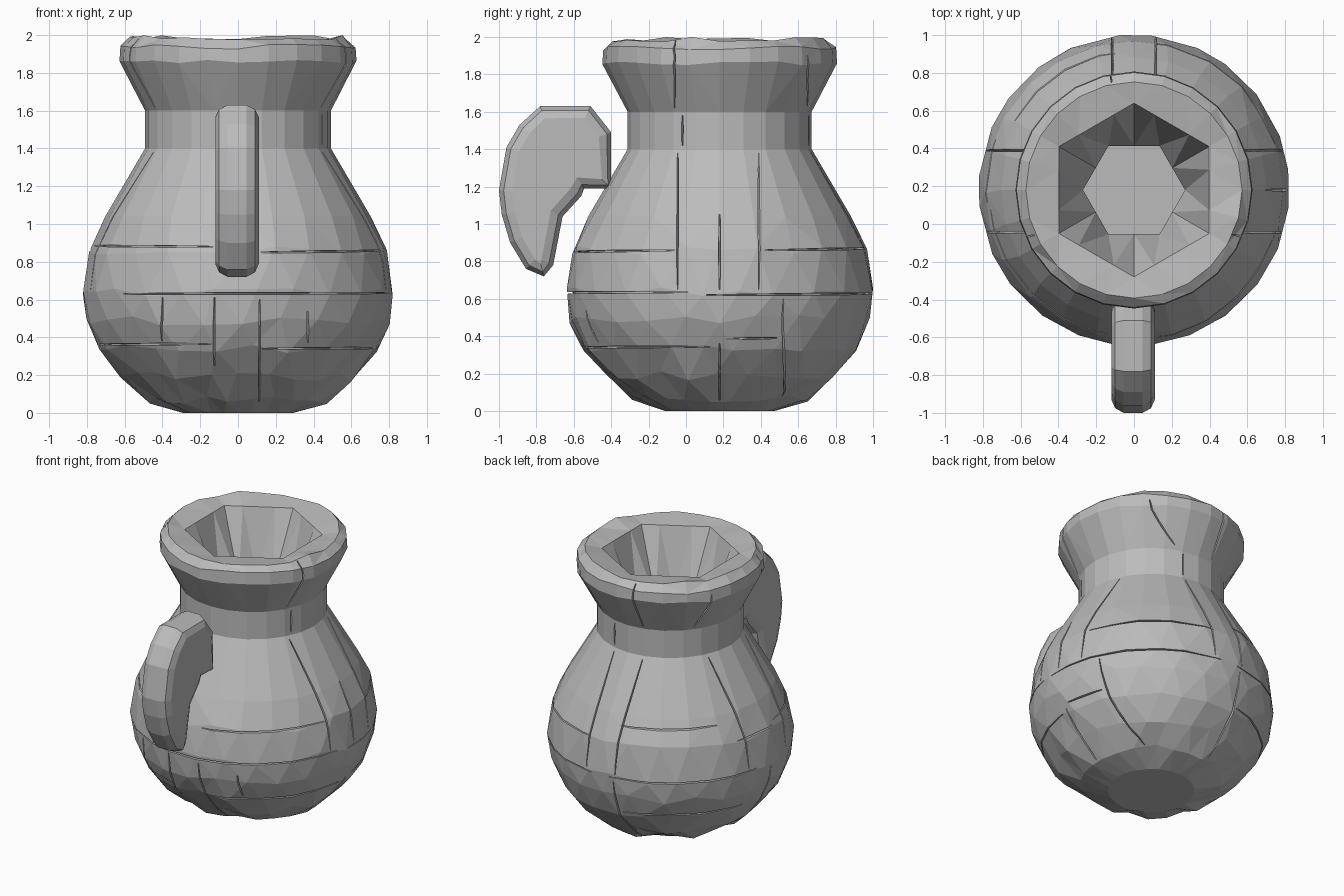
import bpy, bmesh, random
from math import sin, cos, asin, radians, degrees, pi
from mathutils import Vector

random.seed(4)
if "Cube" in bpy.data.objects:
    bpy.data.objects.remove(bpy.data.objects["Cube"])

SEG = 24
CY = 0.18  # jug axis
OUTER = [(0.29, 0), (0.47, 0.07), (0.62, 0.19), (0.735, 0.34), (0.80, 0.49), (0.82, 0.64),
         (0.785, 0.86), (0.70, 1.04), (0.49, 1.40), (0.49, 1.60), (0.625, 1.86),
         (0.62, 1.94), (0.57, 1.99)]

stone = bpy.data.materials.new("grey_stone")
stone.use_nodes = True
GREY = (0.5, 0.5, 0.5, 1)
stone.diffuse_color = GREY
stone.node_tree.nodes["Principled BSDF"].inputs["Base Color"].default_value = GREY


def make_object(name, bm):
    bmesh.ops.recalc_face_normals(bm, faces=bm.faces)
    mesh = bpy.data.meshes.new(name)
    bm.to_mesh(mesh)
    bm.free()
    mesh.materials.append(stone)
    obj = bpy.data.objects.new(name, mesh)
    bpy.context.collection.objects.link(obj)
    return obj


def radius_at(z):
    for (r0, z0), (r1, z1) in zip(OUTER, OUTER[1:]):
        if z0 <= z <= z1:
            return r0 + (r1 - r0) * (z - z0) / (z1 - z0)
    return OUTER[-1][0]


def polar(r, a, z):
    return Vector((r * cos(a), CY + r * sin(a), z))


def hexagon(size, phase, a):
    return size * cos(pi / 6) / cos((a - phase) % (pi / 3) - pi / 6)


def loft(bm, rings):
    for low, high in zip(rings, rings[1:]):
        n = len(low)
        for i in range(n):
            j = (i + 1) % n
            bm.faces.new((low[i], low[j], high[j], high[i]))
    bm.faces.new(rings[0][::-1])
    bm.faces.new(rings[-1])


# Jug: rough turned outside, hexagonal funnel and throat inside
bm = bmesh.new()
angles = [2 * pi * i / SEG for i in range(SEG)]
rings = []
for k, (r, z) in enumerate(OUTER):
    rough = 0 < z < 0.9
    shift = pi / SEG * (k % 2) if rough else 0
    ring = []
    for a in angles:
        turn = random.uniform(-0.04, 0.04) if rough else 0
        lift = random.uniform(-0.025, 0.025) if rough else 0
        if z > 1.7:
            lift = random.uniform(-0.015, 0.01)
        ring.append(bm.verts.new(polar(r * 1.004, a + shift + turn, z + lift)))
    rings.append(ring)
for size, phase, z in [(0.46, pi / 2, 1.96), (0.27, 0, 1.50), (0.27, 0, 0.40)]:
    rings.append([bm.verts.new(polar(hexagon(size, phase, a), a, z)) for a in angles])
loft(bm, rings)
bmesh.ops.triangulate(bm, faces=[f for f in bm.faces if len(f.verts) == 4])
jug = make_object("jug_body", bm)

# Cracks: tapered thin strips that follow the surface
cuts = bmesh.new()


def strip(points, upright):
    count = len(points)
    sections = []
    for i, (a, z) in enumerate(points):
        half = 0.002 + 0.006 * sin(pi * (i + 0.5) / count)
        r = radius_at(z)
        section = []
        for dr, side in [(-0.035, -0.4), (0.04, -1), (0.04, 1), (-0.035, 0.4)]:
            p = polar(r + dr, a, z)
            p += Vector((-sin(a), cos(a), 0)) * half * side if upright else Vector((0, 0, half * side))
            section.append(cuts.verts.new(p))
        sections.append(section)
    loft(cuts, sections)


def level_crack(z, start, end):
    n = max(4, int(abs(end - start) / 8))
    tilt = random.uniform(-0.012, 0.012)
    strip([(radians(start + (end - start) * i / n), z + tilt * i / n) for i in range(n + 1)], False)


def upright_crack(side, offset, z0, z1):
    n = max(4, int((z1 - z0) / 0.08))
    points = []
    for i in range(n + 1):
        z = z0 + (z1 - z0) * i / n
        points.append((radians(side) + asin(max(-1, min(1, offset / radius_at(z)))), z))
    strip(points, True)


FRONT, LEFT, BACK, RIGHT = -90, 0, 90, 180
for z, start, end in [(0.885, -172, -100), (0.85, -81, -18), (0.63, -138, -12), (0.36, -175, -101),
                      (0.34, -80, -4), (0.86, 18, 82), (0.62, -5, 85), (0.385, 3, 24),
                      (0.63, 95, 170), (0.98, 98, 150), (0.36, 100, 165), (0.86, 160, 185)]:
    level_crack(z, start, end)
for side, offset, z0, z1 in [
        (FRONT, -0.4, 0.38, 0.61), (FRONT, 0.115, 0.06, 0.60), (FRONT, -0.125, 0.25, 0.61),
        (FRONT, 0.37, 0.37, 0.54), (LEFT, -0.225, 0.65, 1.38), (LEFT, 0.21, 0.65, 1.38),
        (LEFT, 0.0, 0.06, 0.36), (LEFT, 0.0, 0.65, 1.05), (LEFT, 0.34, 0.08, 0.60),
        (LEFT, -0.24, 1.62, 1.98), (LEFT, 0.47, 1.63, 1.90), (LEFT, -0.2, 1.42, 1.58),
        (BACK, 0.115, 0.65, 1.38), (BACK, -0.115, 0.65, 1.38), (BACK, 0.1, 0.08, 0.60),
        (BACK, 0.12, 1.62, 1.97), (BACK, -0.12, 1.42, 1.58), (RIGHT, 0.225, 0.65, 1.38),
        (RIGHT, -0.21, 0.65, 1.38), (RIGHT, 0.0, 0.08, 0.60), (RIGHT, 0.24, 1.62, 1.98),
        (RIGHT, -0.3, 1.62, 1.90)]:
    upright_crack(side, offset, z0, z1)
cutter = make_object("crack_cutter", cuts)
cutter.hide_render = True
mod = jug.modifiers.new("cracks", "BOOLEAN")
mod.operation = "DIFFERENCE"
mod.solver = "EXACT"
mod.use_self = True
mod.object = cutter
bpy.context.view_layer.objects.active = jug
bpy.ops.object.modifier_apply(modifier=mod.name)
bpy.data.objects.remove(cutter)

# Handle: hooked side outline with chamfered flanks
OUTLINE = [(-0.78, 1.63), (-0.51, 1.63), (-0.40, 1.49), (-0.40, 1.19), (-0.545, 1.19),
           (-0.56, 1.15), (-0.66, 1.04), (-0.71, 0.78), (-0.76, 0.72), (-0.855, 0.76),
           (-0.94, 0.90), (-0.985, 1.05), (-1.0, 1.18), (-0.96, 1.41), (-0.89, 1.53)]
bm = bmesh.new()
edge_loops = [[bm.verts.new((x, y, z)) for y, z in OUTLINE] for x in (-0.055, 0.045)]
loft(bm, edge_loops)
bmesh.ops.recalc_face_normals(bm, faces=bm.faces)
for flank in [f for f in bm.faces if len(f.verts) > 4]:
    direction = 1 if flank.normal.x > 0 else -1
    for inset, out in [(0.025, 0.045), (0.045, 0.02)]:
        bmesh.ops.inset_region(bm, faces=[flank], thickness=inset, use_even_offset=False)
        for v in flank.verts:
            v.co.x += direction * out
make_object("handle", bm)
